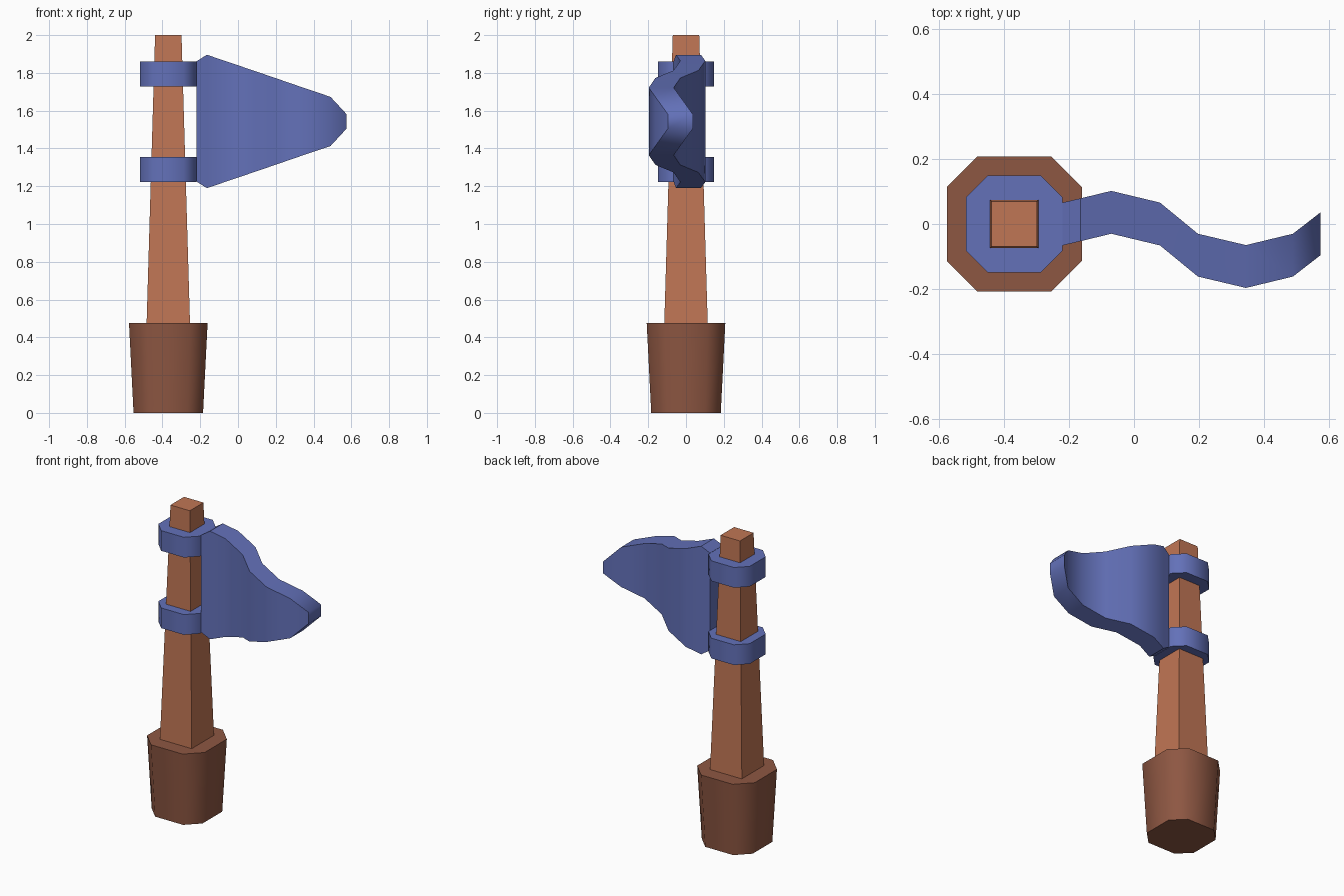
import bpy, bmesh, math

cube = bpy.data.objects.get("Cube")
if cube:
    bpy.data.objects.remove(cube, do_unlink=True)

POLE_X = -0.369
FLAG_Z = 1.543


def material(name, rgb):
    m = bpy.data.materials.new(name)
    m.use_nodes = True
    m.diffuse_color = (*rgb, 1)
    m.node_tree.nodes["Principled BSDF"].inputs["Base Color"].default_value = (*rgb, 1)
    return m


light_wood = material("light_wood", (0.53, 0.18, 0.09))
dark_wood = material("dark_wood", (0.27, 0.095, 0.055))
blue_cloth = material("blue_cloth", (0.125, 0.165, 0.485))


def square(h):
    return [(h, h), (-h, h), (-h, -h), (h, -h)]


def chamfered(h):
    c = h * 0.55
    return [(h, c), (c, h), (-c, h), (-h, c), (-h, -c), (-c, -h), (c, -h), (h, -c)]


def loft(name, lower, upper, mat):
    """Close the solid between two matching loops of 3D points."""
    bm = bmesh.new()
    a = [bm.verts.new(p) for p in lower]
    b = [bm.verts.new(p) for p in upper]
    bm.faces.new(a)
    bm.faces.new(b)
    for i in range(len(a)):
        j = (i + 1) % len(a)
        bm.faces.new((a[i], a[j], b[j], b[i]))
    return finish(name, bm, mat)


def finish(name, bm, mat):
    bmesh.ops.recalc_face_normals(bm, faces=bm.faces)
    mesh = bpy.data.meshes.new(name)
    bm.to_mesh(mesh)
    bm.free()
    mesh.materials.append(mat)
    obj = bpy.data.objects.new(name, mesh)
    bpy.context.collection.objects.link(obj)
    bpy.ops.object.select_all(action='DESELECT')
    obj.select_set(True)
    bpy.context.view_layer.objects.active = obj
    bpy.ops.object.shade_smooth_by_angle(angle=math.radians(50))
    return obj


def column(name, shape, h0, h1, z0, z1, mat):
    rings = [[(POLE_X + x, y, z) for x, y in shape(h)] for h, z in ((h0, z0), (h1, z1))]
    return loft(name, *rings, mat)


# Tapered socket, pole and the two bands
column("base_socket", chamfered, 0.184, 0.208, 0, 0.475, dark_wood)
column("pole", square, 0.115, 0.07, 0.47, 2.0, light_wood)
for name, z in (("lower_band", 1.223), ("upper_band", 1.728)):
    column(name, chamfered, 0.149, 0.149, z, z + 0.132, blue_cloth)

# Waving flag: stations of x, centre y and half height
stations = [(-0.22, 0.0, 0.318), (-0.165, 0.013, 0.353), (-0.07, 0.036, 0.321),
            (0.08, 0.0, 0.27), (0.197, -0.096, 0.23), (0.345, -0.131, 0.179),
            (0.49, -0.096, 0.13), (0.575, -0.03, 0.038)]
bm = bmesh.new()
sections = []
for x, y, h in stations:
    corners = ((-1, -1), (1, -1), (1, 1), (-1, 1))
    sections.append([bm.verts.new((x, y + s * 0.066, FLAG_Z + t * h)) for s, t in corners])
for a, b in zip(sections, sections[1:]):
    for i in range(4):
        j = (i + 1) % 4
        bm.faces.new((a[i], a[j], b[j], b[i]))
bm.faces.new(sections[0])
bm.faces.new(sections[-1])
finish("flag", bm, blue_cloth)
